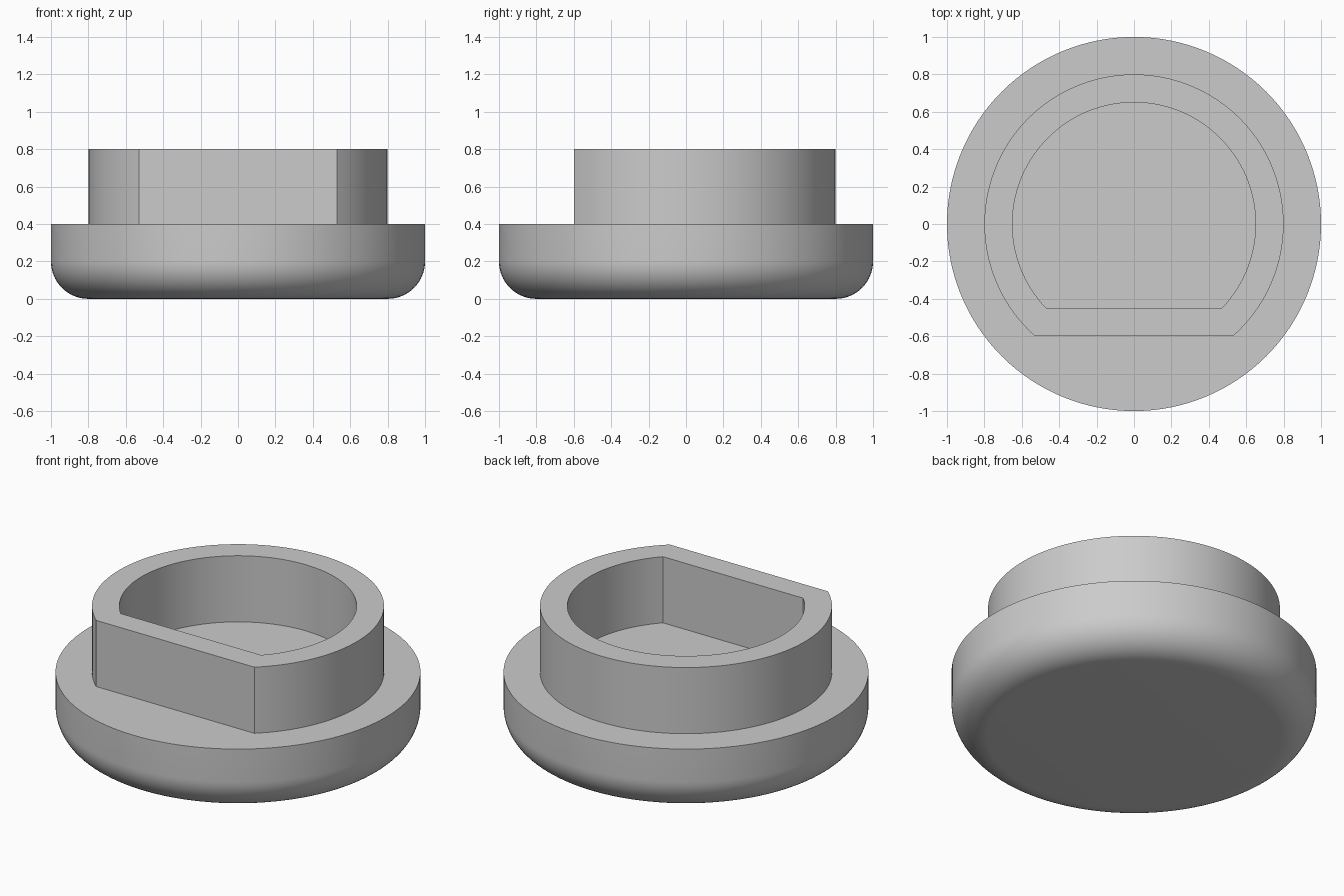
import bpy, bmesh
from math import sin, cos, pi, asin, radians

if "Cube" in bpy.data.objects:
    bpy.data.objects.remove(bpy.data.objects["Cube"], do_unlink=True)

grey = bpy.data.materials.new("light_grey")
grey.use_nodes = True
colour = (0.6, 0.6, 0.6, 1)
grey.diffuse_color = colour
grey.node_tree.nodes["Principled BSDF"].inputs["Base Color"].default_value = colour


def add_object(name, bm):
    bmesh.ops.recalc_face_normals(bm, faces=bm.faces)
    mesh = bpy.data.meshes.new(name)
    bm.to_mesh(mesh)
    bm.free()
    mesh.materials.append(grey)
    obj = bpy.data.objects.new(name, mesh)
    bpy.context.collection.objects.link(obj)
    bpy.ops.object.select_all(action='DESELECT')
    obj.select_set(True)
    bpy.context.view_layer.objects.active = obj
    bpy.ops.object.shade_smooth_by_angle(angle=radians(30))
    return obj


def ring(bm, points, z):
    return [bm.verts.new((x, y, z)) for x, y in points]


def bridge(bm, a, b):
    n = len(a)
    for i in range(n):
        j = (i + 1) % n
        bm.faces.new((a[i], a[j], b[j], b[i]))


def circle(radius, steps=128):
    return [(radius * cos(2 * pi * i / steps), radius * sin(2 * pi * i / steps))
            for i in range(steps)]


def d_shape(radius, flat_y, steps=96):
    # Arc from the right end of the flat, over the back, to its left end
    start = -asin(flat_y / radius)
    sweep = pi + 2 * start
    return [(radius * cos(-start + sweep * i / steps),
             radius * sin(-start + sweep * i / steps)) for i in range(steps + 1)]


# Round base with a filleted lower edge
FILLET, BASE_TOP, STEPS = 0.2, 0.4, 16
bm = bmesh.new()
rings = []
for i in range(STEPS + 1):
    a = pi / 2 * i / STEPS
    rings.append(ring(bm, circle(1 - FILLET + FILLET * sin(a)), FILLET * (1 - cos(a))))
rings.append(ring(bm, circle(1), BASE_TOP))
for low, high in zip(rings, rings[1:]):
    bridge(bm, low, high)
bm.faces.new(rings[0])
bm.faces.new(rings[-1])
add_object("round_base", bm)

# Hollow collar with a flat front, seated slightly into the base
bm = bmesh.new()
outer, inner = d_shape(0.8, -0.6), d_shape(0.65, -0.45)
bottom, top = BASE_TOP - 0.02, 0.8
loops = [ring(bm, outer, bottom), ring(bm, outer, top),
         ring(bm, inner, top), ring(bm, inner, bottom)]
for i in range(4):
    bridge(bm, loops[i], loops[(i + 1) % 4])
add_object("flat_sided_collar", bm)
